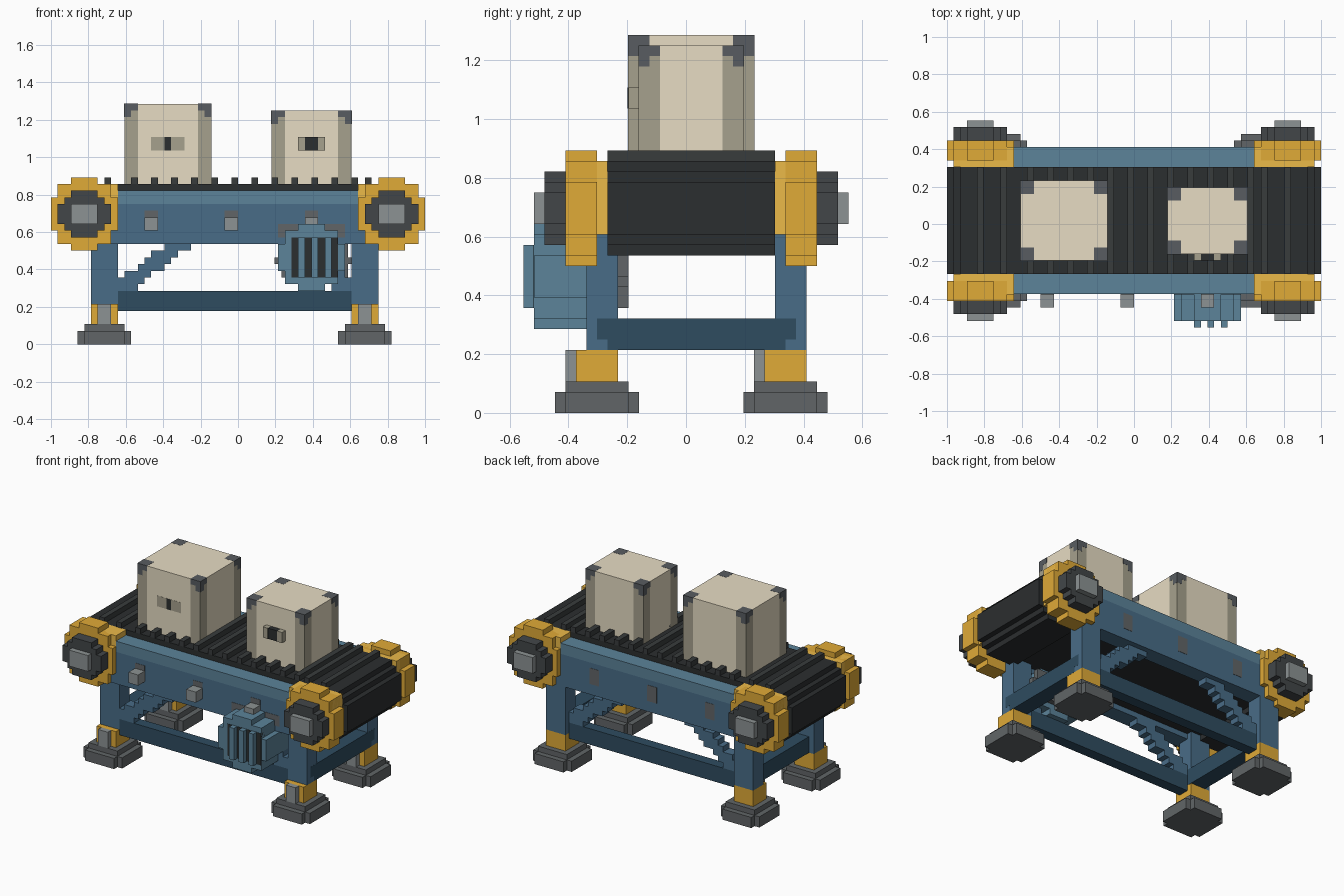
import bpy, bmesh, math
from mathutils import Vector

if "Cube" in bpy.data.objects:
    bpy.data.objects.remove(bpy.data.objects["Cube"])

U = 1 / 28   # block size: all numbers below are in blocks


def colour(name, hexa):
    m = bpy.data.materials.new(name)
    c = [(int(hexa[i:i + 2], 16) / 255) ** 2.2 for i in (0, 2, 4)]
    m.diffuse_color = (*c, 1)
    m.use_nodes = True
    m.node_tree.nodes["Principled BSDF"].inputs["Base Color"].default_value = m.diffuse_color
    return m


BLUE = colour("blue", "4A6C86")
LIGHT = colour("light_blue", "5C8298")
NAVY = colour("navy", "324D60")
GOLD = colour("gold", "DFA93A")
PALE = colour("pale_gold", "EBB84A")
BLACK = colour("rubber", "2F3233")
CLEAT = colour("cleat", "3B3E3F")
DARK = colour("dark_grey", "44484A")
STEEL = colour("steel", "616567")
GREY = colour("light_grey", "8B9192")
CREAM = colour("crate", "E6DBC2")
TAN = colour("crate_edge", "A5A08C")
CORNER = colour("crate_corner", "595D61")


def blocks(name, mat, boxes):
    """One object from boxes given as (x0, x1, y0, y1, z0, z1)."""
    bm = bmesh.new()
    for x0, x1, y0, y1, z0, z1 in boxes:
        r = bmesh.ops.create_cube(bm, size=1)
        bmesh.ops.scale(bm, vec=Vector((x1 - x0, y1 - y0, z1 - z0)) * U, verts=r["verts"])
        bmesh.ops.translate(bm, vec=Vector((x0 + x1, y0 + y1, z0 + z1)) * U / 2, verts=r["verts"])
    me = bpy.data.meshes.new(name)
    bm.to_mesh(me)
    bm.free()
    me.materials.append(mat)
    ob = bpy.data.objects.new(name, me)
    bpy.context.collection.objects.link(ob)
    return ob


def disc(cx, cz, r, h, y0, y1):
    """Blocky round plate, h rows tall, axis along y."""
    rows = []
    for i in range(h):
        o = i + .5 - h / 2
        w = round(math.sqrt(r * r - o * o))
        z = cz - h / 2 + i
        if rows and rows[-1][1] == cx + w:
            rows[-1][5] = z + 1
        else:
            rows.append([cx - w, cx + w, y0, y1, z, z + 1])
    return rows


def y_pair(a, b):
    """Span on both sides of the machine's centre line y = 0.5."""
    return ((.5 - b, .5 - a), (.5 + a, .5 + b))


# belt with rollers at both ends
belt = [(-23, 23, -7.5, 8.5, 16, 24)]
for s in (-1, 1):
    belt += disc(s * 23, 19.5, 5, 9, -7.5, 8.5)
blocks("belt", BLACK, belt)

# raised cleats across the belt
xs = [-23.5, -20] + list(range(-16, 18, 3)) + [19, 22.5]
blocks("belt_cleats", CLEAT, [(x, x + 1, -7.5, 8.5, 24, 25) for x in xs])

# side rails
for tag, (a, b) in zip(("front", "back"), y_pair(8, 11)):
    blocks(tag + "_rail", BLUE, [(-21, 21, a, b, 15, 21)])
    blocks(tag + "_rail_top", LIGHT, [(-21, 21, a, b, 21, 23)])

# bearings: gold ring, dark hub, grey axle cap, pale bracket
for sx, side in ((-1, "left"), (1, "right")):
    c = sx * 23
    for i, tag in enumerate(("front", "back")):
        n = f"{tag}_{side}_"
        blocks(n + "bearing_ring", GOLD, disc(c, 19.5, 5.4, 11, *y_pair(9, 12)[i]))
        blocks(n + "bearing_hub", DARK, disc(c, 19.5, 3.8, 7, *y_pair(12, 14)[i]))
        a, b = y_pair(14, 15)[i]
        blocks(n + "axle_cap", GREY, [(c - 2, c + 2, a, b, 18, 21)])
        a, b = y_pair(8, 11.02)[i]
        x0, x1 = sorted((sx * 18, sx * 27))
        blocks(n + "bearing_bracket", PALE, [(x0, x1, a, b, 17, 24)])

# legs, ankles and feet
for cx, side in ((-20, "left"), (19, "right")):
    for cy, tag in ((-8.5, "front"), (9.5, "back")):
        n = f"{tag}_{side}_"
        blocks(n + "leg", BLUE, [(cx - 2, cx + 2, cy - 1, cy + 2, 6, 16)])
        blocks(n + "ankle", GOLD, [(cx - 2, cx + 2, cy - 2, cy + 2, 3, 6)])
        blocks(n + "ankle_plate", GREY, [(cx - 1, cx + 1, cy - 3, cy - 2, 3, 6)])
        blocks(n + "foot", STEEL, [(cx - 4, cx + 4, cy - 3, cy + 3, 0, 2),
                                   (cx - 3, cx + 3, cy - 4, cy + 4, 0, 2),
                                   (cx - 3, cx + 3, cy - 3, cy + 3, 2, 3)])
    # cross beam joining front and back legs
    blocks(side + "_cross_beam", NAVY, [(cx - 1, cx + 2.03, -8.5, 10.5, 7, 9),
                                        (cx - 1, cx + 2.03, -7.5, 9.5, 6, 9)])

# long lower beams and stepped diagonal braces
for tag, y in (("front", -9.5), ("back", 8.5)):
    blocks(tag + "_lower_beam", NAVY, [(-18, 17, y, y + 2, 5, 8)])
    steps = []
    for i in range(7):
        x = -18 + round(1.25 * i)
        x0 = max(x - 1, -18)
        steps += [(x0, x + 3, y, y + 2, 8 + i, 9 + i),
                  (-1 - x - 3, -1 - x0, y, y + 2, 8 + i, 9 + i)]
    blocks(tag + "_braces", BLUE, steps)

# bolts on the rails
bolt_x = (-14, -2, 10)
blocks("front_bolts", GREY, [(x, x + 2, -12.5, -10.5, 17, 19) for x in bolt_x])
blocks("front_bolt_plates", STEEL, [(x, x + 2, -10.55, -10.4, 19, 20) for x in bolt_x])
blocks("back_bolts", STEEL, [(x, x + 2, 11.4, 11.55, 17, 20) for x in bolt_x])

# drive motor
blocks("motor_body", LIGHT, disc(11, 13, 5.1, 10, -14.5, -6.5))
blocks("motor_vents", BLACK, [(x, x + 1, -14.55, -13.5, 10, 16) for x in (8, 10, 12, 14)])
blocks("motor_fins", LIGHT, [(x, x + 1, -15.5, -14.5, 10, 16) for x in (9, 11, 13)])
blocks("motor_mount_plate", STEEL, [(6, 16, -10.55, -10.4, 16, 18)])
blocks("motor_back_plate", STEEL, disc(11.5, 12.5, 5.5, 5, -6.5, -5.5))


# crates with darker edges and metal corners
def crate(n, x0, x1, y0, y1, z0, z1):
    def span(v, s, w, e):
        return sorted((v - s * e, v + s * w))

    blocks(n, CREAM, [(x0, x1, y0, y1, z0, z1)])
    edges, corners = [], []
    for x, sx in ((x0, 1), (x1, -1)):
        for y, sy in ((y0, 1), (y1, -1)):
            edges.append((*span(x, sx, 2, .02), *span(y, sy, 2, .02), z0, z1 - 1))
            corners += [(*span(x, sx, 2, .04), *span(y, sy, 2, .04), z1 - 1, z1 + .02),
                        (*span(x, sx, 1, .04), *span(y, sy, 1, .04), z1 - 2, z1 - 1)]
    blocks(n + "_edges", TAN, edges)
    blocks(n + "_corners", CORNER, corners)


crate("large_crate", -17, -4, -5.5, 6.5, 24, 36)
crate("small_crate", 5, 17, -4.5, 5.5, 24, 35)
blocks("large_crate_latch_plate", TAN, [(-13, -8, -5.53, -5, 29, 31)])
blocks("large_crate_latch", BLACK, [(-11, -10, -5.56, -5, 29, 31)])
blocks("small_crate_latch_plate", TAN, [(9, 10, -5.5, -4.5, 29, 31), (12, 13, -5.5, -4.5, 29, 31)])
blocks("small_crate_latch", BLACK, [(10, 12, -5.45, -4.5, 29, 31)])
